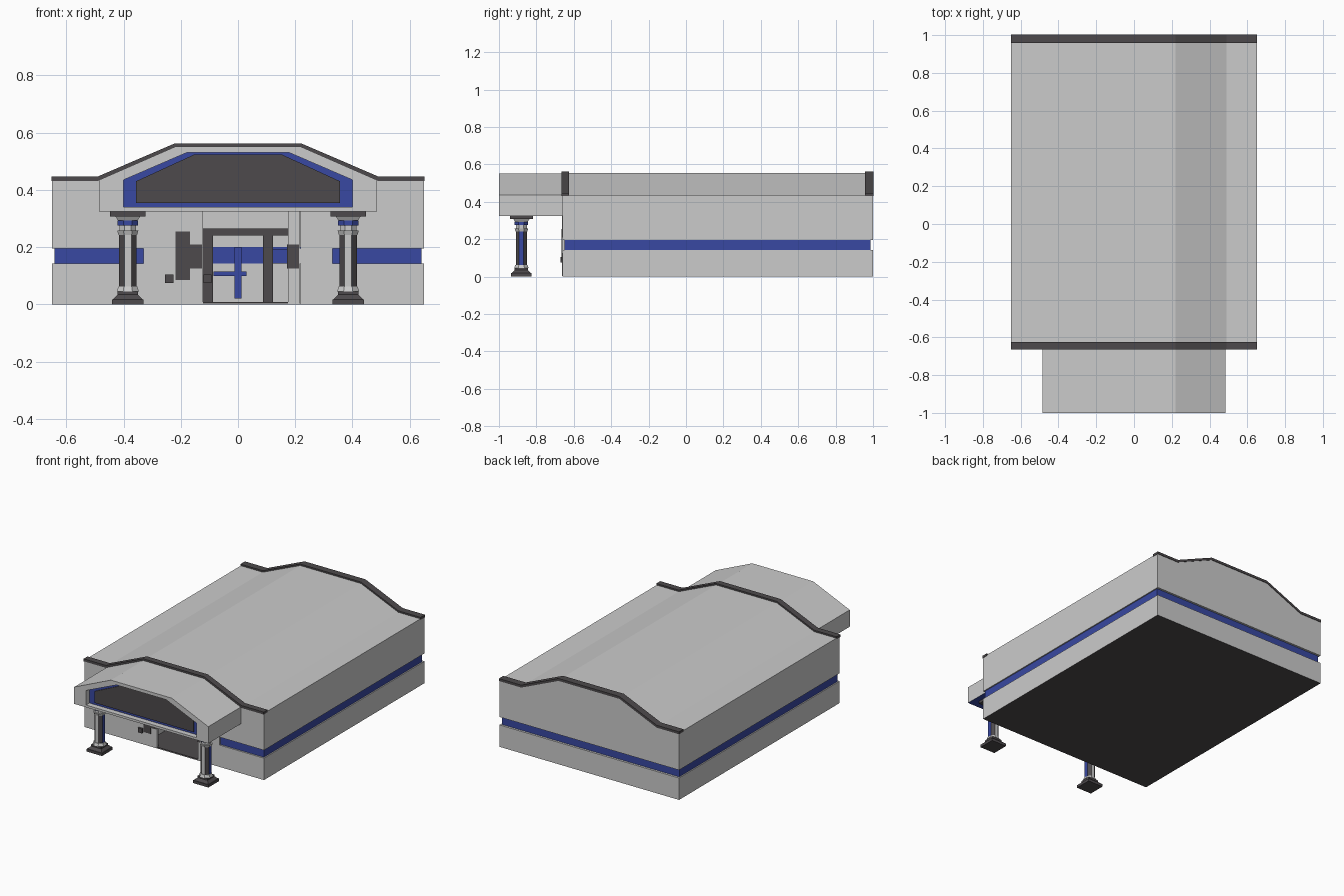
import bpy, bmesh, math

if "Cube" in bpy.data.objects:
    bpy.data.objects.remove(bpy.data.objects["Cube"])

def mat(name, c):
    m = bpy.data.materials.new(name)
    m.diffuse_color = (*c, 1)
    m.use_nodes = True
    m.node_tree.nodes["Principled BSDF"].inputs["Base Color"].default_value = m.diffuse_color
    return m

LIGHT = mat("light grey", (0.60, 0.60, 0.60))
DARK = mat("dark grey", (0.075, 0.068, 0.072))
BLUE = mat("blue", (0.04, 0.065, 0.36))

def finish(name, bm, mats, rule=None):
    bmesh.ops.recalc_face_normals(bm, faces=bm.faces)
    if rule:
        for f in bm.faces:
            f.material_index = rule(f)
    me = bpy.data.meshes.new(name)
    bm.to_mesh(me)
    bm.free()
    for m in mats:
        me.materials.append(m)
    ob = bpy.data.objects.new(name, me)
    bpy.context.collection.objects.link(ob)
    return ob

def prism(name, pts, y0, y1, mats, rule=None):
    """Extrude a closed front-view (x, z) profile along y."""
    bm = bmesh.new()
    face = bm.faces.new([bm.verts.new((x, y0, z)) for x, z in pts])
    r = bmesh.ops.extrude_face_region(bm, geom=[face])
    for v in r["geom"]:
        if isinstance(v, bmesh.types.BMVert):
            v.co.y = y1
    return finish(name, bm, mats, rule)

def box(name, x0, x1, y0, y1, z0, z1, mats, rule=None):
    return prism(name, [(x0, z0), (x1, z0), (x1, z1), (x0, z1)], y0, y1, mats, rule)

def mirrored(half):
    return half + [(-x, z) for x, z in reversed(half)]

underside = lambda f: int(f.normal.z < -0.5)
FRONT, BACK = -0.66, 1.0
ROOF = [(0.65, 0.437), (0.49, 0.437), (0.22, 0.553)]

# Main hall: plinth, recessed blue band, upper walls with gambrel roof
plinth = box("lower_walls", -0.65, 0.65, FRONT, BACK, 0, 0.143, [LIGHT, DARK], underside)
band = box("blue_band", -0.642, 0.642, FRONT + 0.01, BACK - 0.014, 0.14, 0.2, [BLUE])
upper = prism("upper_walls_and_roof", mirrored([(0.65, 0.195)] + ROOF), FRONT, BACK, [LIGHT])

# Doorway opening cut through the front wall
cutter = box("doorway_cutter", -0.218, 0.218, FRONT - 0.1, -0.26, 0.004, 0.325, [])
cutter.hide_render = True
cutter.hide_viewport = True
for ob in (plinth, band, upper):
    mod = ob.modifiers.new("doorway", 'BOOLEAN')
    mod.object = cutter
    mod.solver = 'EXACT'

# Roof trim strips at both gable ends
top = [(x, z + 0.01) for x, z in ROOF]
low = [(x, z - 0.006) for x, z in ROOF]
for name, y0, y1 in (("front_roof_trim", -0.665, -0.625), ("back_roof_trim", 0.957, 1.003)):
    upper_line = [(x + (0.002 if x > 0.6 else 0), z) for x, z in top]
    lower_line = [(x + (0.002 if x > 0.6 else 0), z) for x, z in low]
    line = mirrored(upper_line)
    under = mirrored(lower_line)
    prism(name, line + under[::-1], y0, y1, [DARK])

# Entrance canopy with a sunken gable panel
def canopy():
    bm = bmesh.new()
    outer = mirrored([(0.485, 0.325), (0.485, 0.435), (0.22, 0.551)])
    inner = mirrored([(0.40, 0.34), (0.40, 0.435), (0.18, 0.53)])
    rings = [[bm.verts.new((x, y, z)) for x, z in pts]
             for pts, y in ((outer, FRONT + 0.005), (outer, -1.0), (inner, -1.0), (inner, -0.965))]
    for a, b in zip(rings, rings[1:]):
        for i in range(6):
            j = (i + 1) % 6
            bm.faces.new((a[i], a[j], b[j], b[i]))
    bm.faces.new(rings[0])
    bm.faces.new(rings[3])
    def rule(f):
        c = f.calc_center_median()
        sunk = abs(c.y + 0.965) < 0.001
        below = f.normal.z < -0.9 and c.z < 0.33
        return int(sunk or below)
    return finish("entrance_canopy", bm, [LIGHT, BLUE], rule)
canopy()
prism("gable_panel", mirrored([(0.357, 0.355), (0.357, 0.43), (0.155, 0.523)]),
      -0.972, -0.963, [DARK])

# Columns
def tapered(name, cx, cy, z0, z1, w0, w1, mats, sides=4, rule=None):
    bm = bmesh.new()
    k = 1 / math.cos(math.pi / sides)
    rings = []
    for z, w in ((z0, w0), (z1, w1)):
        rings.append([bm.verts.new((cx + w * k * math.cos(2 * math.pi * (i + .5) / sides),
                                    cy + w * k * math.sin(2 * math.pi * (i + .5) / sides), z))
                      for i in range(sides)])
    for i in range(sides):
        j = (i + 1) % sides
        bm.faces.new((rings[0][i], rings[0][j], rings[1][j], rings[1][i]))
    bm.faces.new(rings[0])
    bm.faces.new(rings[1])
    return finish(name, bm, mats, rule)

def shaft_rule(f):
    if abs(f.normal.x) > 0.9:
        return 2
    return 0 if abs(f.normal.y) > 0.9 else 1

for side, s in (("left", -1), ("right", 1)):
    cx, cy = 0.385 * s, -0.88
    parts = [("base", 0, 0.018, 0.055, 0.055, DARK, 4),
             ("base_slope", 0.018, 0.034, 0.052, 0.036, DARK, 4),
             ("base_block", 0.034, 0.045, 0.036, 0.036, DARK, 4),
             ("lower_collar", 0.045, 0.062, 0.039, 0.033, LIGHT, 8),
             ("upper_collar", 0.242, 0.258, 0.032, 0.037, LIGHT, 8),
             ("neck", 0.258, 0.275, 0.029, 0.029, LIGHT, 8),
             ("blue_neck_ring", 0.275, 0.293, 0.036, 0.036, BLUE, 8),
             ("capital", 0.293, 0.310, 0.034, 0.045, LIGHT, 4),
             ("cap_plate", 0.308, 0.326, 0.062, 0.062, DARK, 4)]
    for n, z0, z1, w0, w1, m, k in parts:
        tapered(f"{side}_column_{n}", cx, cy, z0, z1, w0, w1, [m], k)
    tapered(f"{side}_column_shaft", cx, cy, 0.06, 0.244, 0.03, 0.03,
            [LIGHT, DARK, BLUE], 8, shaft_rule)
    # Plain wall filling the band beside the doorway
    a, b = sorted((0.215 * s, 0.33 * s))
    box(f"{side}_door_wall", a, b, FRONT, -0.27, 0.143, 0.195, [LIGHT])

# Entrance: floor, door panels and small wall fittings
box("entrance_floor", -0.217, 0.217, FRONT + 0.002, -0.261, 0.003, 0.008, [DARK])
box("left_door_panel", -0.22, -0.122, FRONT - 0.002, -0.645, 0.002, 0.325, [LIGHT])
box("right_door_panel", 0.175, 0.217, FRONT - 0.002, -0.645, 0.002, 0.325, [LIGHT])
box("notice_board", -0.218, -0.167, FRONT - 0.006, FRONT, 0.085, 0.255, [DARK])
box("left_wall_plate", -0.167, -0.125, FRONT - 0.005, FRONT, 0.125, 0.21, [DARK])
box("right_wall_plate", 0.172, 0.214, FRONT - 0.005, FRONT, 0.125, 0.21, [DARK])
box("wall_box", -0.255, -0.226, FRONT - 0.012, FRONT, 0.075, 0.105, [DARK])
box("door_handle_box", -0.12, -0.092, -0.322, -0.31, 0.075, 0.105, [DARK])

# Inner door frame at the back of the entrance
box("door_frame_top", -0.122, 0.174, -0.31, -0.262, 0.24, 0.265, [DARK])
for side, s in (("left", -1), ("right", 1)):
    a, b = sorted((0.087 * s, 0.122 * s))
    box(f"{side}_door_post", a, b, -0.31, -0.262, 0.006, 0.242, [DARK])
box("door_centre_strip", -0.012, 0.012, -0.268, -0.261, 0.02, 0.2, [BLUE])
box("door_cross_strip", -0.085, 0.03, -0.267, -0.261, 0.1, 0.115, [BLUE])
box("inner_band", 0.123, 0.174, -0.267, -0.261, 0.143, 0.193, [BLUE])
